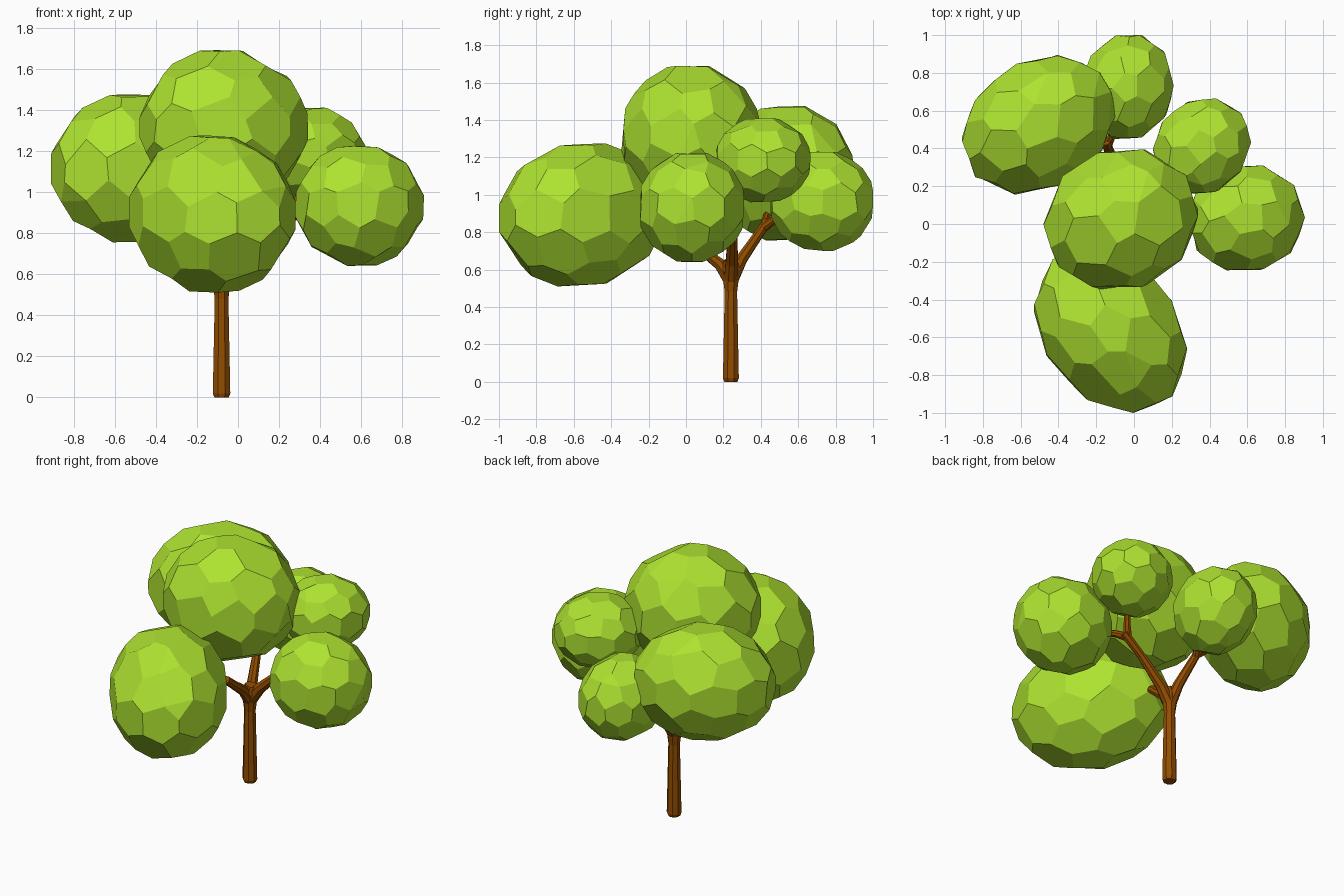
import bpy, bmesh, math, random
from mathutils import Vector

if "Cube" in bpy.data.objects:
    bpy.data.objects.remove(bpy.data.objects["Cube"])

random.seed(4)


def material(name, rgb):
    m = bpy.data.materials.new(name)
    m.diffuse_color = (*rgb, 1)
    m.use_nodes = True
    m.node_tree.nodes["Principled BSDF"].inputs["Base Color"].default_value = m.diffuse_color
    return m


LEAF = material("leaf_green", (0.42, 0.76, 0.03))
BARK = material("bark_brown", (0.29, 0.075, 0.0))


def finish(bm, name, mat):
    bmesh.ops.recalc_face_normals(bm, faces=bm.faces)
    me = bpy.data.meshes.new(name)
    bm.to_mesh(me)
    bm.free()
    me.materials.append(mat)
    ob = bpy.data.objects.new(name, me)
    bpy.context.collection.objects.link(ob)
    return ob


def foliage(name, lo, hi, xy=0.0, yz=0.0):
    """Faceted leaf clump filling the box lo..hi; xy and yz lean its long axis."""
    src = bmesh.new()
    bmesh.ops.create_icosphere(src, subdivisions=2, radius=1)
    pts = []
    for f in src.faces:
        p = f.calc_center_median().normalized()
        p += Vector([random.uniform(-0.07, 0.07) for _ in range(3)])
        pts.append(p.normalized())
    src.free()
    # lean the unit sphere, then stretch it to the box
    pts = [Vector((p.x, xy * p.x + math.sqrt(1 - xy * xy) * p.y, p.z)) for p in pts]
    pts = [Vector((p.x, p.y, yz * p.y + math.sqrt(1 - yz * yz) * p.z)) for p in pts]
    for i in range(3):
        a, b = min(p[i] for p in pts), max(p[i] for p in pts)
        for p in pts:
            p[i] = lo[i] + (p[i] - a) / (b - a) * (hi[i] - lo[i])
    bm = bmesh.new()
    for p in pts:
        bm.verts.new(p)
    bmesh.ops.convex_hull(bm, input=bm.verts)
    bmesh.ops.dissolve_limit(bm, angle_limit=math.radians(11),
                             verts=bm.verts, edges=bm.edges)
    return finish(bm, name, LEAF)


def limb(name, path, sides=8):
    """Tapered tube through (x, y, z, radius) points."""
    bm = bmesh.new()
    pts = [Vector(p[:3]) for p in path]
    rings = []
    for i, p in enumerate(pts):
        d = (pts[min(i + 1, len(pts) - 1)] - pts[max(i - 1, 0)]).normalized()
        u = Vector((0, 1, 0)).cross(d)
        if u.length < 0.3:
            u = Vector((1, 0, 0))
        u = (u - d * u.dot(d)).normalized()
        v = d.cross(u)
        r = path[i][3]
        rings.append([bm.verts.new(p + r * (math.cos(t) * u + math.sin(t) * v))
                      for t in (math.tau * (k + 0.5) / sides for k in range(sides))])
    for a, b in zip(rings, rings[1:]):
        for k in range(sides):
            j = (k + 1) % sides
            bm.faces.new((a[k], a[j], b[j], b[k]))
    bm.faces.new(rings[0][::-1])
    bm.faces.new(rings[-1])
    return finish(bm, name, BARK)


# Leaf clumps
foliage("crown_top", (-0.48, -0.345, 0.93), (0.34, 0.395, 1.69), xy=0.08)
foliage("crown_front", (-0.53, -1.0, 0.51), (0.28, -0.11, 1.275), xy=-0.27, yz=0.05)
foliage("crown_back_left", (-0.91, 0.155, 0.755), (-0.09, 0.895, 1.475), xy=0.22, yz=0.05)
foliage("crown_right", (0.28, -0.245, 0.64), (0.905, 0.31, 1.225), xy=0.03)
foliage("crown_back_right", (0.10, 0.16, 0.96), (0.62, 0.665, 1.41), xy=0.1)
foliage("crown_back", (-0.28, 0.45, 0.70), (0.21, 1.0, 1.23), xy=0.05)

# Trunk with a swelling at the fork
limb("trunk", [(-0.08, 0.24, 0, 0.038), (-0.08, 0.24, 0.02, 0.046),
               (-0.08, 0.24, 0.48, 0.036), (-0.08, 0.24, 0.54, 0.044),
               (-0.08, 0.24, 0.60, 0.054), (-0.07, 0.24, 0.65, 0.038)])

# Main branches, then the twigs they split into
limb("branch_right", [(-0.08, 0.24, 0.54, 0.04), (-0.01, 0.245, 0.64, 0.036),
                      (0.15, 0.25, 0.79, 0.026), (0.25, 0.25, 0.87, 0.028),
                      (0.29, 0.25, 0.90, 0.03)])
limb("twig_right", [(0.26, 0.25, 0.88, 0.028), (0.32, 0.21, 0.90, 0.022),
                    (0.40, 0.15, 0.91, 0.019)])
limb("twig_back_right", [(0.26, 0.25, 0.88, 0.028), (0.29, 0.28, 0.95, 0.022),
                         (0.31, 0.31, 1.03, 0.019)])
limb("branch_back", [(-0.08, 0.24, 0.54, 0.04), (-0.10, 0.30, 0.66, 0.032),
                     (-0.14, 0.41, 0.82, 0.025), (-0.15, 0.44, 0.86, 0.028)])
limb("twig_back", [(-0.14, 0.42, 0.83, 0.026), (-0.11, 0.48, 0.875, 0.02),
                   (-0.08, 0.54, 0.90, 0.018)])
limb("twig_back_left", [(-0.14, 0.42, 0.83, 0.026), (-0.21, 0.43, 0.88, 0.02),
                        (-0.29, 0.45, 0.94, 0.018)])
limb("branch_front", [(-0.08, 0.24, 0.54, 0.04), (-0.09, 0.18, 0.63, 0.033),
                      (-0.10, 0.09, 0.70, 0.027), (-0.11, 0.03, 0.75, 0.026)])
